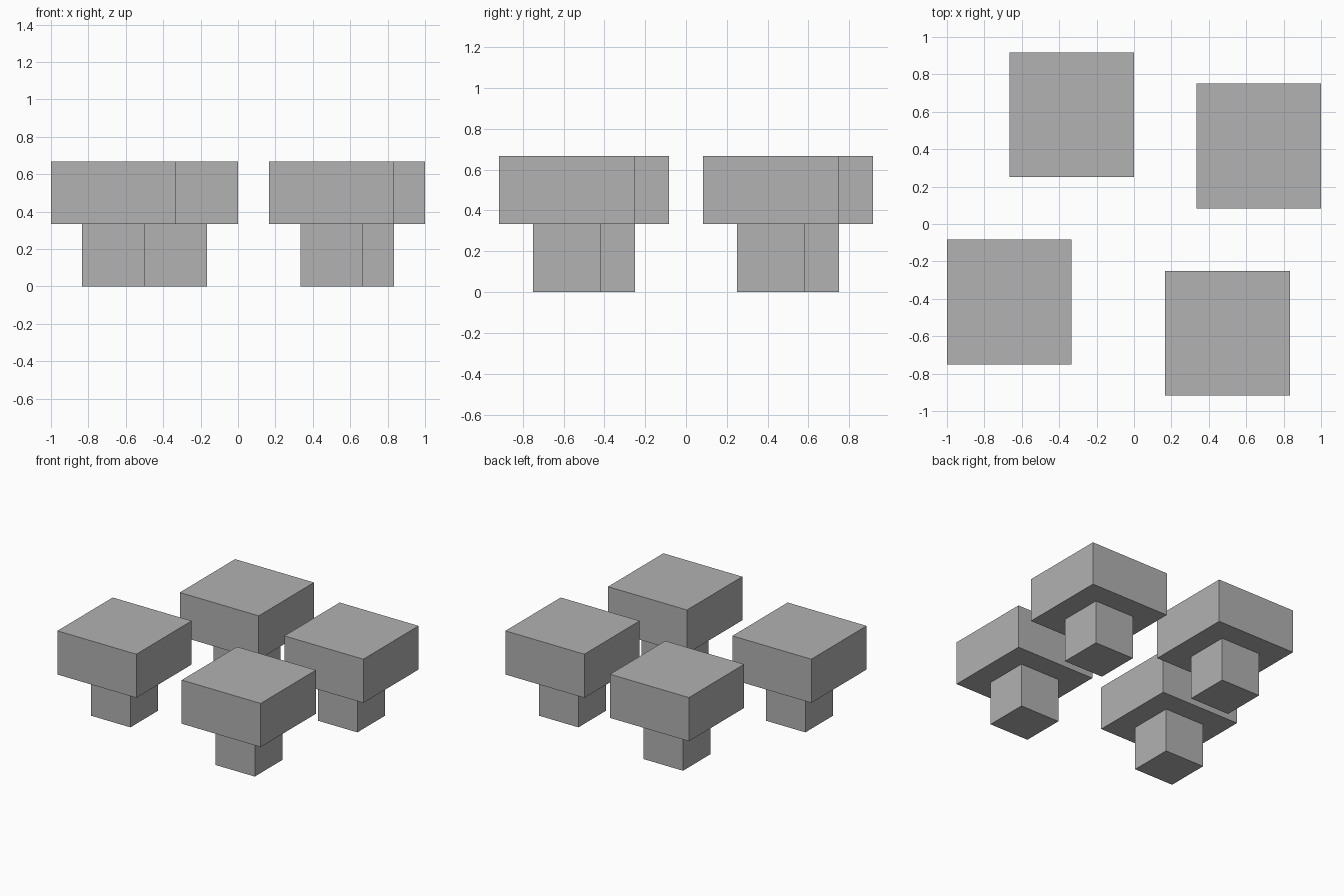
import bpy

cube = bpy.data.objects.get("Cube")
if cube:
    bpy.data.objects.remove(cube, do_unlink=True)

# Single flat grey
grey = bpy.data.materials.new("plain_grey")
grey.use_nodes = True
colour = (0.445, 0.445, 0.445, 1)
grey.diffuse_color = colour
grey.node_tree.nodes["Principled BSDF"].inputs["Base Color"].default_value = colour

UNIT = 1 / 3  # edge of a stem, and height of each block


def block(name, x, y, bottom, width):
    """Square block of unit height standing on the given level."""
    bpy.ops.mesh.primitive_cube_add(size=1, location=(x, y, bottom + UNIT / 2))
    obj = bpy.context.object
    obj.name = name
    obj.scale = (width, width, UNIT)
    bpy.ops.object.transform_apply(location=False, rotation=False, scale=True)
    obj.data.materials.append(grey)


# Four blocky mushroom shapes: a narrow stem under a wide cap
places = {
    "front_right": (-2 * UNIT, -1.25 * UNIT),
    "front_left": (1.5 * UNIT, -1.75 * UNIT),
    "back_right": (-UNIT, 1.75 * UNIT),
    "back_left": (2 * UNIT, 1.25 * UNIT),
}
for place, (x, y) in places.items():
    block(place + "_stem", x, y, 0, UNIT)
    block(place + "_cap", x, y, UNIT, 2 * UNIT)
